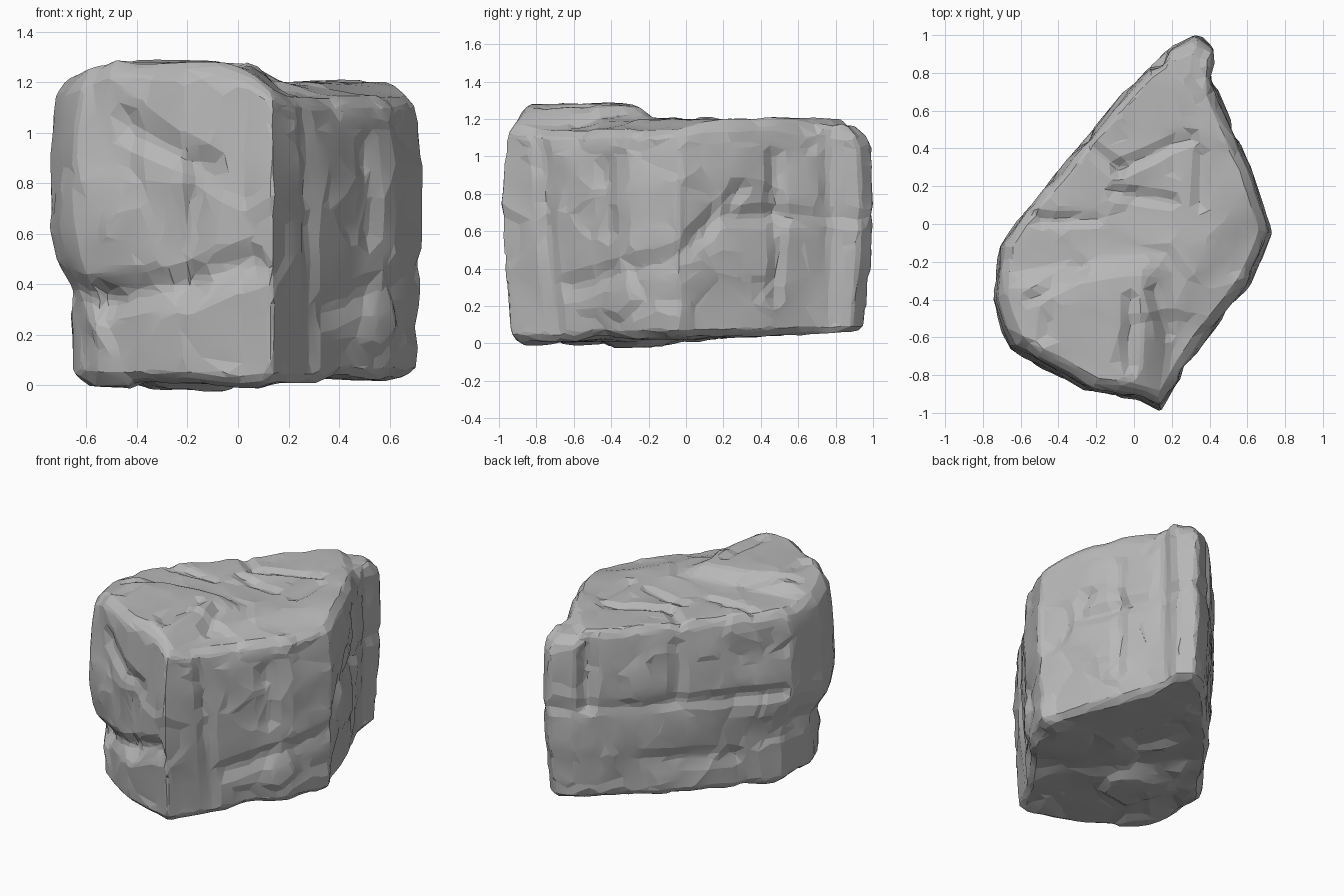
import bpy, bmesh, math
from mathutils import Vector, noise
from mathutils.geometry import intersect_point_line

cube = bpy.data.objects.get("Cube")
if cube:
    bpy.data.objects.remove(cube, do_unlink=True)

# Outline of the boulder seen from above, counter-clockwise
FOOTPRINT = [
    (.14, -.99), (.31, -.71), (.45, -.52), (.62, -.3), (.735, -.04), (.62, .3),
    (.53, .5), (.43, .74), (.42, .93), (.33, 1), (.2, .94), (.08, .83),
    (-.28, .42), (-.6, .03), (-.71, -.12), (-.745, -.4), (-.7, -.56),
    (-.65, -.66), (-.5, -.74), (-.22, -.9), (.02, -.93)]

# Height and outline scale, from the underside up to the worn top edge
RINGS = [(.02, .9), (.06, .955), (.25, .965), (.5, .995), (.8, 1.005),
         (1, .99), (1.15, .97), (1.2, .91)]

# Cracks and hollows on the sides: start, end, depth, width
CRACKS = [
    # front and right end
    ((-.74, -.25, .4), (-.6, -.68, .34), .025, .12),
    ((-.6, -.68, .34), (-.2, -.9, .4), .045, .11),
    ((-.2, -.9, .4), (.04, -.94, .48), .04, .11),
    ((-.45, -.78, 1.02), (-.18, -.88, .9), .03, .09),
    ((-.14, -.9, .85), (-.22, -.88, .52), .05, .12),
    # front left face
    ((.27, -.78, 1.1), (.31, -.71, .1), .02, .08),
    ((.5, -.42, .95), (.5, -.4, .6), .025, .1),
    ((.35, -.62, .3), (.7, -.08, .46), .025, .1),
    ((.71, 0, .5), (.62, .28, .82), .025, .09),
    # back left face
    ((.62, .25, .68), (.43, .97, .67), .03, .08),
    ((.54, .48, 1), (.54, .48, .72), .025, .08),
    ((.54, .5, .6), (.54, .48, .25), .02, .07),
    ((.44, .78, 1.2), (.44, .78, .1), .02, .08),
    # back right face
    ((-.68, -.07, .65), (.3, 1, .7), .03, .08),
    ((-.25, .45, .7), (-.25, .45, 1.05), .02, .08),
    ((.12, .88, .7), (.12, .88, 1.2), .035, .08),
    ((-.5, .15, .25), (-.05, .68, .3), .02, .1)]

# Shallow cracks on the top: start and end
TOP_CRACKS = [
    ((-.25, .42), (-.08, .29)), ((-.08, .29), (.3, .46)), ((.36, .36), (.35, .1)),
    ((-.5, .02), (-.2, .03)), ((-.1, .17), (.2, .12)), ((.1, -.35), (.17, -.58)),
    ((-.02, -.4), (-.02, -.75)), ((-.55, -.4), (-.28, -.24))]


def smooth(low, high, value):
    t = min(max((value - low) / (high - low), 0), 1)
    return t * t * (3 - 2 * t)


def bake(obj):
    """Replace the mesh with its modified result."""
    graph = bpy.context.evaluated_depsgraph_get()
    mesh = bpy.data.meshes.new_from_object(obj.evaluated_get(graph))
    obj.modifiers.clear()
    obj.data = mesh


def chipped(p, size, amount):
    """Flat tilted chips, one for each noise cell, fading at the cell border."""
    dist, cells = noise.voronoi(p / size)
    cell = Vector(cells[0])
    tilt = noise.noise_vector(cell * 3.7)
    lift = noise.noise(cell * 5.3) + tilt.dot(p / size - cell)
    return amount * lift * smooth(0, .3, dist[1] - dist[0])


def groove(p, start, end, depth, width):
    a, b = Vector(start), Vector(end)
    t = intersect_point_line(p, a, b)[1]
    near = a.lerp(b, min(max(t, 0), 1))
    return depth * smooth(width, 0, (p - near).length)


def top_change(x, y):
    """Raised slab at the front, worn front left edge, low back tip, cracks."""
    slab = smooth(-.14, -.28, y - .15 * x) * smooth(.22, .02, x) * smooth(-.74, -.48, x)
    edge = smooth(.36, .6, .85 * x - .53 * y) * smooth(.25, -.1, y)
    tip = smooth(.98, 1.1, x + y)
    flat = Vector((x, y, 0))
    cracks = sum(groove(flat, (*a, 0), (*b, 0), .025, .06) for a, b in TOP_CRACKS)
    return .08 * slab - .06 * edge - .045 * tip - cracks


def underside_change(x, y):
    """Lower lump under the front right half, rising towards the back."""
    return .025 * smooth(0, .9, y) + .02 * smooth(-.25, -.1, x + y) - .01


# Loft the outline into a solid block
bm = bmesh.new()
rings = [[bm.verts.new((x * s, y * s, z)) for x, y in FOOTPRINT] for z, s in RINGS]
count = len(FOOTPRINT)
for low, high in zip(rings, rings[1:]):
    for i in range(count):
        j = (i + 1) % count
        bm.faces.new((low[i], low[j], high[j], high[i]))
bm.faces.new(rings[0][::-1])
bm.faces.new(rings[-1])
mesh = bpy.data.meshes.new("boulder")
bm.to_mesh(mesh)
bm.free()
boulder = bpy.data.objects.new("boulder", mesh)
bpy.context.collection.objects.link(boulder)

# Even out the surface so it can be carved
remesh = boulder.modifiers.new("even_surface", 'REMESH')
remesh.mode = 'VOXEL'
remesh.voxel_size = .02
bake(boulder)

# Carve chips and cracks, shape the top, underside and undercut right end
verts = boulder.data.vertices
normals = [v.normal.copy() for v in verts]
for v, normal in zip(verts, normals):
    p = v.co.copy()
    push = chipped(p, .36, .035) + chipped(p + Vector((3, 1, 2)), .18, .014)
    push -= sum(groove(p, *crack) for crack in CRACKS)
    v.co = p + normal * push
    v.co.x += .06 * smooth(-.3, -.65, p.x) * smooth(.65, .3, p.z)
    v.co.z += top_change(p.x, p.y) * smooth(.95, 1.2, p.z)
    v.co.z += underside_change(p.x, p.y) * smooth(.2, .03, p.z)

# Wear the surface down, then reduce it to broad facets
wear = boulder.modifiers.new("wear", 'SMOOTH')
wear.factor = .5
wear.iterations = 2
facets = boulder.modifiers.new("facets", 'DECIMATE')
facets.ratio = .075
bake(boulder)

# Stone colour
stone = bpy.data.materials.new("stone_grey")
stone.use_nodes = True
colour = (.48, .48, .48, 1)
stone.diffuse_color = colour
stone.node_tree.nodes["Principled BSDF"].inputs["Base Color"].default_value = colour
boulder.data.materials.clear()
boulder.data.materials.append(stone)

bpy.ops.object.select_all(action='DESELECT')
boulder.select_set(True)
bpy.context.view_layer.objects.active = boulder
bpy.ops.object.shade_smooth_by_angle(angle=math.radians(10))
